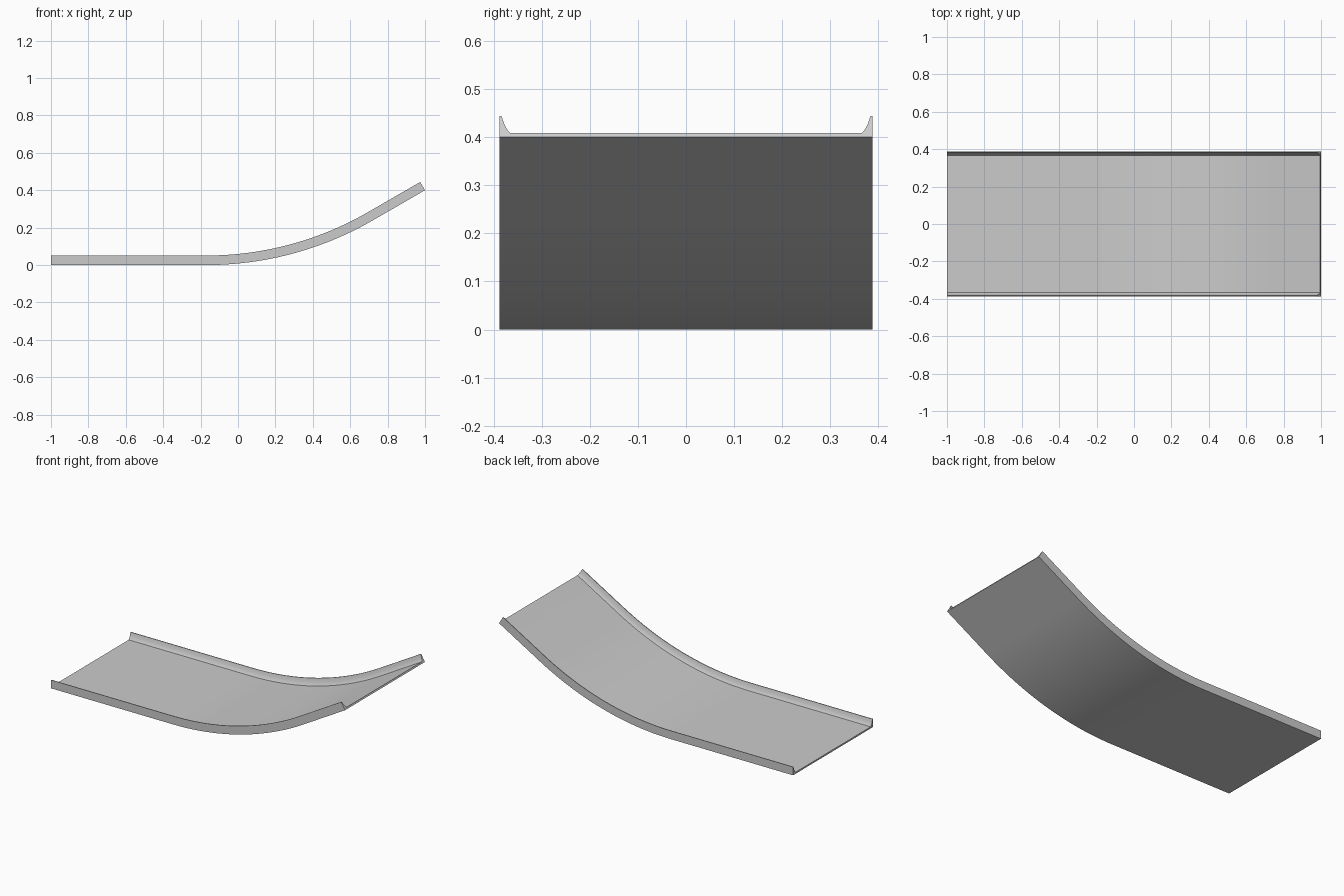
import bpy, bmesh
from math import sin, cos, radians

if "Cube" in bpy.data.objects:
    bpy.data.objects.remove(bpy.data.objects["Cube"])

BEND, R, L, START, STEPS = radians(30), 1.78, 0.323, -0.17, 24

# Path of the underside: flat run, arc, sloped run (x, z, angle)
path = [(-1.0, 0.0, 0.0)]
for i in range(STEPS + 1):
    a = BEND * i / STEPS
    path.append((START + R * sin(a), R * (1 - cos(a)), a))
x, z, a = path[-1]
path.append((x + L * cos(BEND), z + L * sin(BEND), BEND))

# Cross-section: thin floor with scooped side lips (y, height)
half = [(0.388, 0.0), (0.388, 0.051), (0.3835, 0.051), (0.3815, 0.043),
        (0.3775, 0.030), (0.373, 0.020), (0.366, 0.010)]
profile = half + [(-y, h) for y, h in reversed(half)]

# Sweep the section along the path
bm = bmesh.new()
rings = [[bm.verts.new((x - h * sin(a), y, z + h * cos(a))) for y, h in profile]
         for x, z, a in path]
n = len(profile)
for r0, r1 in zip(rings, rings[1:]):
    for j in range(n):
        k = (j + 1) % n
        bm.faces.new((r0[j], r0[k], r1[k], r1[j]))

# End caps
for ring in (rings[0], rings[-1]):
    bm.faces.new(ring)
bmesh.ops.recalc_face_normals(bm, faces=bm.faces)

mesh = bpy.data.meshes.new("curved_tray")
bm.to_mesh(mesh)
bm.free()
tray = bpy.data.objects.new("curved_tray", mesh)
bpy.context.collection.objects.link(tray)
bpy.context.view_layer.objects.active = tray
tray.select_set(True)
bpy.ops.object.shade_smooth_by_angle(angle=radians(25))
